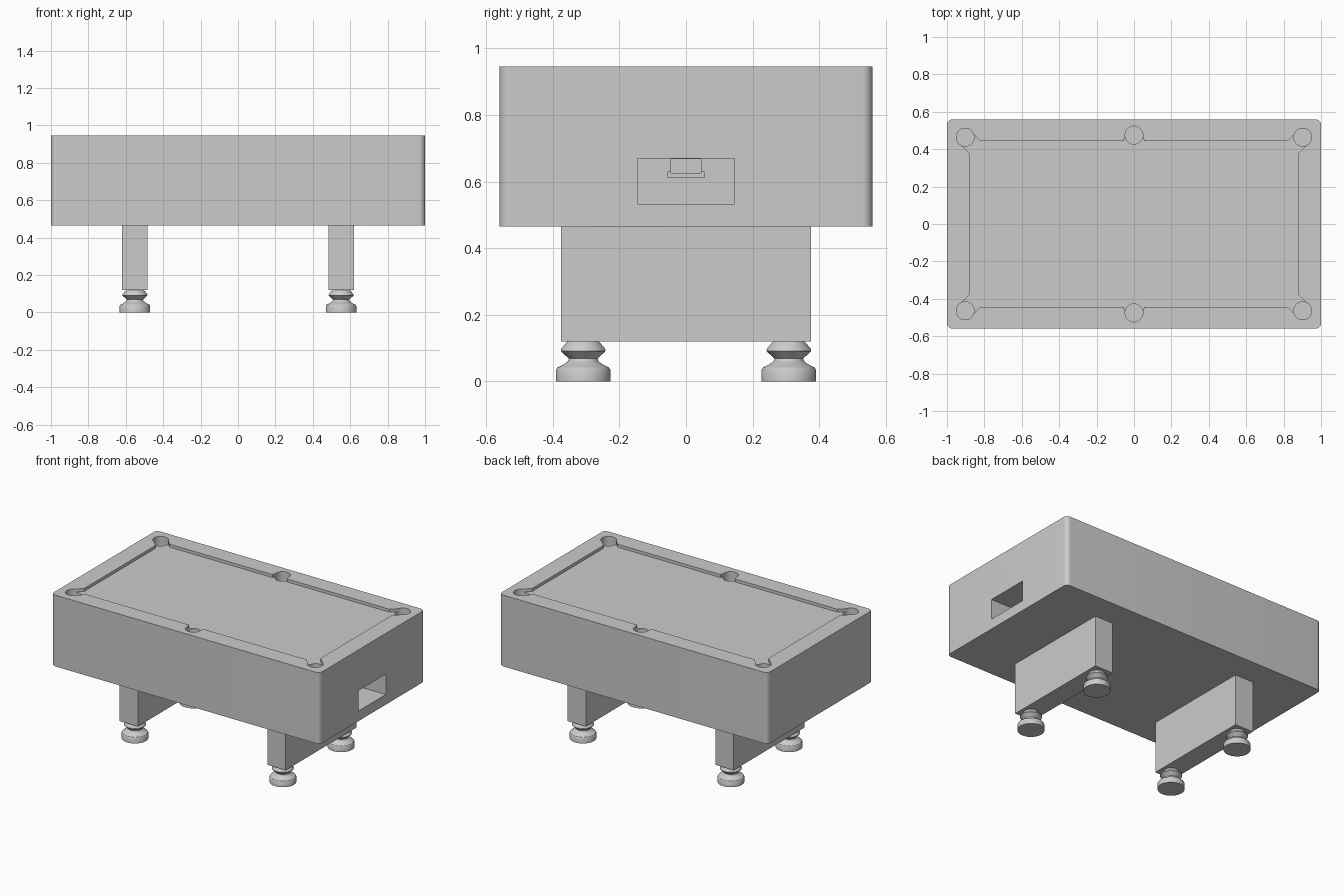
import bpy, bmesh
from math import sin, cos, pi

if "Cube" in bpy.data.objects:
    bpy.data.objects.remove(bpy.data.objects["Cube"])


def finish(name, bm, smooth=False):
    bmesh.ops.recalc_face_normals(bm, faces=bm.faces[:])
    me = bpy.data.meshes.new(name)
    bm.to_mesh(me)
    bm.free()
    ob = bpy.data.objects.new(name, me)
    bpy.context.collection.objects.link(ob)
    if smooth:
        smooth_by_angle(ob)
    return ob


def smooth_by_angle(ob):
    bpy.ops.object.select_all(action='DESELECT')
    ob.select_set(True)
    bpy.context.view_layer.objects.active = ob
    bpy.ops.object.shade_smooth_by_angle(angle=pi / 6)


def prism(name, pts, z0, z1):
    bm = bmesh.new()
    lo = [bm.verts.new((x, y, z0)) for x, y in pts]
    hi = [bm.verts.new((x, y, z1)) for x, y in pts]
    bm.faces.new(lo[::-1])
    bm.faces.new(hi)
    n = len(pts)
    for i in range(n):
        j = (i + 1) % n
        bm.faces.new((lo[i], lo[j], hi[j], hi[i]))
    return finish(name, bm)


def box(name, x0, x1, y0, y1, z0, z1):
    return prism(name, [(x0, y0), (x1, y0), (x1, y1), (x0, y1)], z0, z1)


def circle(cx, cy, r, n=32):
    return [(cx + r * cos(2 * pi * (i + .5) / n), cy + r * sin(2 * pi * (i + .5) / n)) for i in range(n)]


def lathe(name, profile, cx, cy, n=48):
    bm = bmesh.new()
    rings = [[bm.verts.new((x, y, z)) for x, y in circle(cx, cy, r, n)] for r, z in profile]
    for a, b in zip(rings, rings[1:]):
        for i in range(n):
            j = (i + 1) % n
            bm.faces.new((a[i], a[j], b[j], b[i]))
    bm.faces.new(rings[0])
    bm.faces.new(rings[-1])
    return finish(name, bm, True)


def cut(ob, cutter):
    cutter.hide_render = True
    mod = ob.modifiers.new("cut", 'BOOLEAN')
    mod.operation = 'DIFFERENCE'
    mod.solver = 'EXACT'
    mod.object = cutter
    bpy.context.view_layer.objects.active = ob
    bpy.ops.object.modifier_apply(modifier=mod.name)
    bpy.data.objects.remove(cutter)


def four_way(quadrant):
    # mirror a quadrant outline, running from +x axis to +y axis, into a closed loop
    half = quadrant + [(-x, y) for x, y in reversed(quadrant)]
    return half + [(-x, -y) for x, y in half]


# Cabinet with rounded vertical corners
R, TOP, BASE = 0.03, 0.945, 0.465
corner = [(1 - R + R * cos(pi / 2 * i / 8), 0.56 - R + R * sin(pi / 2 * i / 8)) for i in range(9)]
cabinet = prism("table_cabinet", four_way(corner), BASE, TOP)

# Sunken playing field with pocket throats
field = [(0.88, 0.38), (0.935, 0.432), (0.871, 0.494), (0.82, 0.443), (0.055, 0.443), (0.045, 0.475)]
cut(cabinet, prism("field_cutter", four_way(field), TOP - 0.02, TOP + 0.1))

# Six pockets
for x, y in ((0.902, 0.464), (0, 0.475), (-0.902, 0.464)):
    for s in (-1, 1):
        cut(cabinet, prism("pocket_cutter", circle(x, s * y, 0.048), TOP - 0.1, TOP + 0.1))

# Ball return opening and the channel behind it
cut(cabinet, box("return_cutter", 0.7, 1.1, -0.145, 0.145, 0.533, 0.67))
cut(cabinet, box("channel_cutter", 0.35, 0.72, -0.045, 0.045, 0.625, 0.668))
smooth_by_angle(cabinet)

# Small chute lip under the channel
box("chute_floor", 0.69, 0.76, -0.055, 0.055, 0.61, 0.625)
for s, side in ((-1, "front"), (1, "back")):
    y0, y1 = sorted((s * 0.045, s * 0.055))
    box("chute_side_" + side, 0.69, 0.76, y0, y1, 0.61, 0.63)

# Leg panels with turned feet
foot = [(0.082, 0), (0.082, 0.034), (0.078, 0.041), (0.062, 0.049), (0.047, 0.059), (0.043, 0.068),
        (0.066, 0.089), (0.067, 0.094), (0.065, 0.099), (0.046, 0.121)]
for sx, side in ((-1, "left"), (1, "right")):
    c = sx * 0.551
    box("leg_panel_" + side, c - 0.068, c + 0.068, -0.376, 0.376, 0.12, BASE)
    for sy, end in ((-1, "front"), (1, "back")):
        lathe(f"foot_{end}_{side}", foot, c, sy * 0.309)
